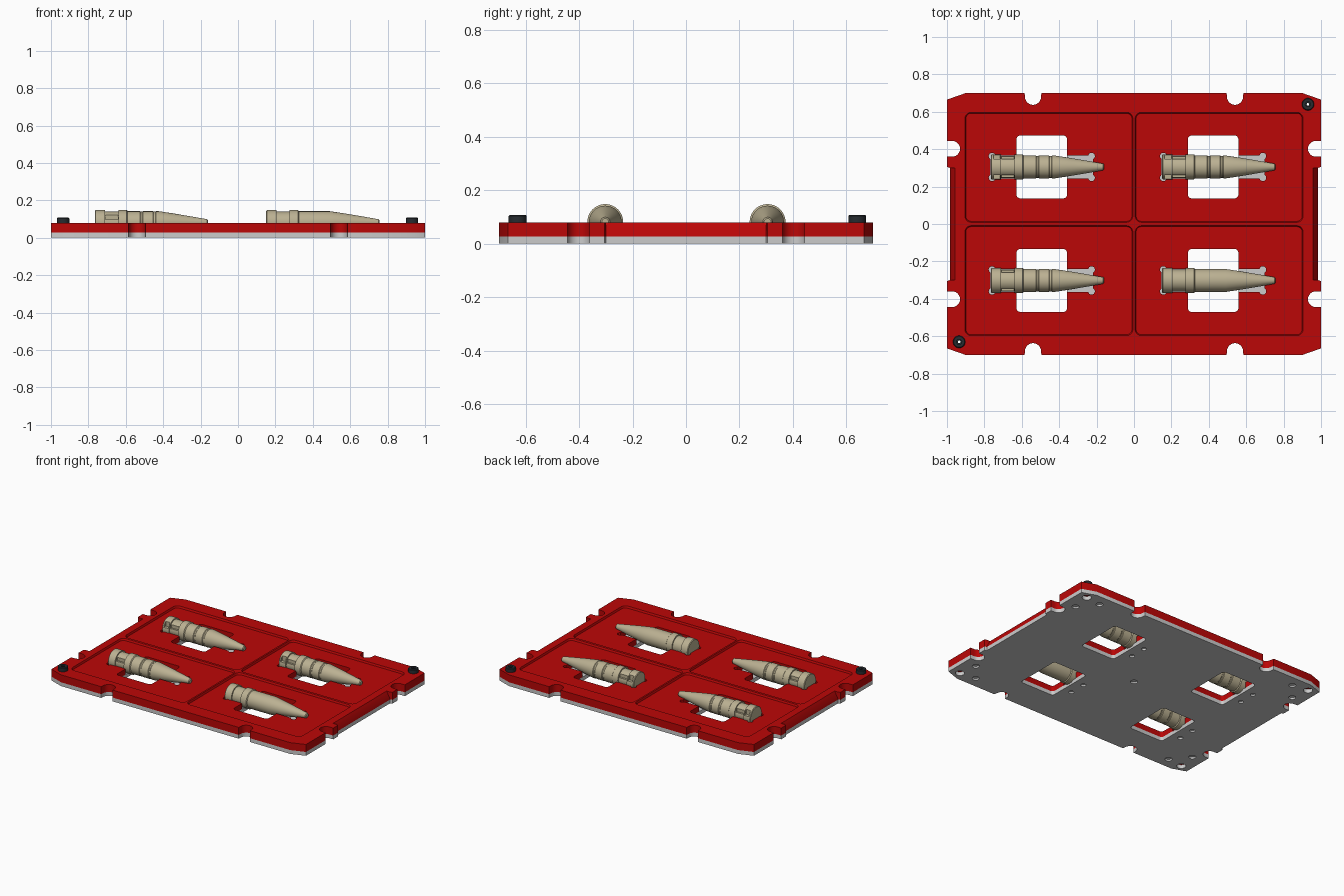
import bpy, bmesh
from math import pi, sin, cos, radians
from mathutils import Matrix, Vector

if "Cube" in bpy.data.objects:
    bpy.data.objects.remove(bpy.data.objects["Cube"])


def material(name, rgb):
    m = bpy.data.materials.new(name)
    m.diffuse_color = (*rgb, 1)
    m.use_nodes = True
    m.node_tree.nodes["Principled BSDF"].inputs["Base Color"].default_value = m.diffuse_color
    return m


RED = material("red", (0.50, 0.002, 0.002))
TAN = material("tan", (0.50, 0.44, 0.29))
BLACK = material("black", (0.02, 0.025, 0.03))


def finish(bm, name, mat=None):
    bmesh.ops.recalc_face_normals(bm, faces=bm.faces)
    me = bpy.data.meshes.new(name)
    bm.to_mesh(me)
    bm.free()
    ob = bpy.data.objects.new(name, me)
    bpy.context.collection.objects.link(ob)
    if mat:
        me.materials.append(mat)
    return ob


def add_prism(bm, pts, z0, z1, top=None):
    a = [bm.verts.new((x, y, z0)) for x, y in pts]
    b = [bm.verts.new((x, y, z1)) for x, y in (top or pts)]
    bm.faces.new(a[::-1])
    bm.faces.new(b)
    n = len(a)
    for i in range(n):
        j = (i + 1) % n
        bm.faces.new((a[i], a[j], b[j], b[i]))


def arc(cx, cy, r, a0, a1, n):
    return [(cx + r * cos(radians(a0 + (a1 - a0) * i / n)),
             cy + r * sin(radians(a0 + (a1 - a0) * i / n))) for i in range(n + 1)]


def circle(cx, cy, r, n=24):
    return arc(cx, cy, r, 0, 360, n)[:-1]


def rrect(cx, cy, hx, hy, r, n=5):
    p = []
    for k, (sx, sy) in enumerate(((1, 1), (-1, 1), (-1, -1), (1, -1))):
        p += arc(cx + sx * (hx - r), cy + sy * (hy - r), r, 90 * k, 90 * k + 90, n)
    return p


def cut(ob, prisms):
    bm = bmesh.new()
    for p in prisms:
        add_prism(bm, *p)
    tool = finish(bm, "cutter")
    tool.hide_render = True
    m = ob.modifiers.new("cut", "BOOLEAN")
    m.operation, m.solver, m.object = "DIFFERENCE", "EXACT", tool
    bpy.context.view_layer.objects.active = ob
    bpy.ops.object.modifier_apply(modifier=m.name)
    bpy.data.objects.remove(tool)


def lathe(name, profile, matrix, mat, n=40):
    bm = bmesh.new()
    rings = [[bm.verts.new(matrix @ Vector((r * cos(2 * pi * i / n), r * sin(2 * pi * i / n), z)))
              for i in range(n)] for z, r in profile]
    for a, b in zip(rings, rings[1:]):
        for i in range(n):
            j = (i + 1) % n
            bm.faces.new((a[i], a[j], b[j], b[i]))
    bm.faces.new(rings[0][::-1])
    bm.faces.new(rings[-1])
    return finish(bm, name, mat)


# plate outline: one quarter, mirrored into four
quarter = [(0.985, 0), (0.985, 0.30), (1, 0.305), (1, 0.36)]
quarter += arc(0.972, 0.402, 0.042, 270, 90, 12)
quarter += [(1, 0.444), (1, 0.665), (0.90, 0.70), (0.585, 0.70)]
quarter += arc(0.54, 0.68, 0.043, 0, -180, 12)
quarter += [(0.495, 0.70)]
half = quarter + [(-x, y) for x, y in quarter[::-1]]
outline = half + [(-x, -y) for x, y in half[1:-1]]

WINDOWS = [(x, y) for x in (-0.493, 0.423) for y in (-0.302, 0.305)]
CORNERS = [(sx, sy) for sx in (-1, 1) for sy in (-1, 1)]


def plate(name, z0, z1, mat=None):
    bm = bmesh.new()
    add_prism(bm, outline, z0, z1)
    return finish(bm, name, mat)


windows = [(rrect(x, y, 0.135, 0.168, 0.02), -0.1, 0.2) for x, y in WINDOWS]

# grey base plate with windows and dowel holes
base = plate("base_plate", 0, 0.027)
cut(base, windows)
cut(base, [(circle(sx * 0.93, sy * 0.635, 0.03), -0.1, 0.1) for sx, sy in CORNERS])
small = [(circle(sx * x, sy * y, 0.023), -0.1, 0.012)
         for sx, sy in CORNERS for x, y in ((0.81, 0.62), (0.91, 0.50))]
small += [(circle(x - 0.2, y + d, 0.017), -0.1, 0.012) for x, y in WINDOWS for d in (-0.06, 0.06)]
small.append((circle(0, 0, 0.023), -0.1, 0.012))
cut(base, small)

# red top plate: shallow panels, bevelled grips, windows and dog-bone nests
top = plate("top_plate", 0.027, 0.08, RED)
cut(top, [(rrect(sx * 0.455, sy * 0.303, 0.444, 0.289, 0.029), 0.067, 0.082,
           rrect(sx * 0.455, sy * 0.303, 0.450, 0.295, 0.035)) for sx, sy in CORNERS])
cut(top, [([(s * 0.985, -0.3), (s * 1.1, -0.3), (s * 1.1, 0.3), (s * 0.985, 0.3)], 0.03, 0.081,
           [(s * 0.957, -0.3), (s * 1.1, -0.3), (s * 1.1, 0.3), (s * 0.957, 0.3)]) for s in (-1, 1)])
cut(top, windows)
cut(top, [(rrect(x, y, 0.275, 0.062, 0.004, 1), -0.1, 0.2) for x, y in WINDOWS])
cut(top, [(circle(x + sx * 0.266, y + sy * 0.058, 0.018, 16), -0.1, 0.2)
          for x, y in WINDOWS for sx, sy in CORNERS])

# turned pointed parts lying along x, three with grooves and side ledges
tail = [(0, 0.063), (0.004, 0.067), (0.055, 0.067), (0.055, 0.058), (0.125, 0.058),
        (0.125, 0.067), (0.17, 0.067), (0.175, 0.061)]
grooves = [(0.24, 0.061), (0.244, 0.058), (0.253, 0.058), (0.257, 0.061),
           (0.31, 0.061), (0.314, 0.058), (0.323, 0.058), (0.327, 0.061)]
nose = [(0.34, 0.061), (0.42, 0.049), (0.52, 0.032), (0.6, 0.018), (0.605, 0.013)]
for k, (x, y) in enumerate(WINDOWS):
    plain = x > 0 and y < 0
    m = Matrix.Translation((x - 0.272, y, 0.081)) @ Matrix.Rotation(pi / 2, 4, "Y")
    ob = lathe(f"pointed_part_{k + 1}", tail + ([] if plain else grooves) + nose, m, TAN)
    if not plain:
        # ledges along the neck, plus the tail rim on the rear pair
        spots = [(0.09, 0.034)] + ([(0.031, 0.018)] if y > 0 else [])
        cut(ob, [(rrect(x - 0.272 + px, y + s * 0.092, hx, 0.05, 0.001, 1), 0.098, 0.3)
                 for px, hx in spots for s in (-1, 1)])

# black socket screws in two opposite corners
for k, (x, y) in enumerate(((0.93, 0.64), (-0.935, -0.63))):
    screw = lathe(f"screw_{k + 1}", [(0.03, 0.018), (0.08, 0.018), (0.08, 0.033), (0.104, 0.033), (0.108, 0.029)],
                  Matrix.Translation((x, y, 0)), BLACK, 32)
    cut(screw, [(circle(x, y, 0.015, 6), 0.092, 0.2)])
    cut(screw, [(circle(x, y, 0.007, 12), -0.1, 0.2)])
    cut(top, [(circle(x, y, 0.018, 32), -0.1, 0.2)])

# smooth the curved walls, keep the machined edges crisp
for ob in bpy.context.collection.objects:
    ob.select_set(True)
bpy.context.view_layer.objects.active = top
bpy.ops.object.shade_smooth_by_angle(angle=radians(30))
